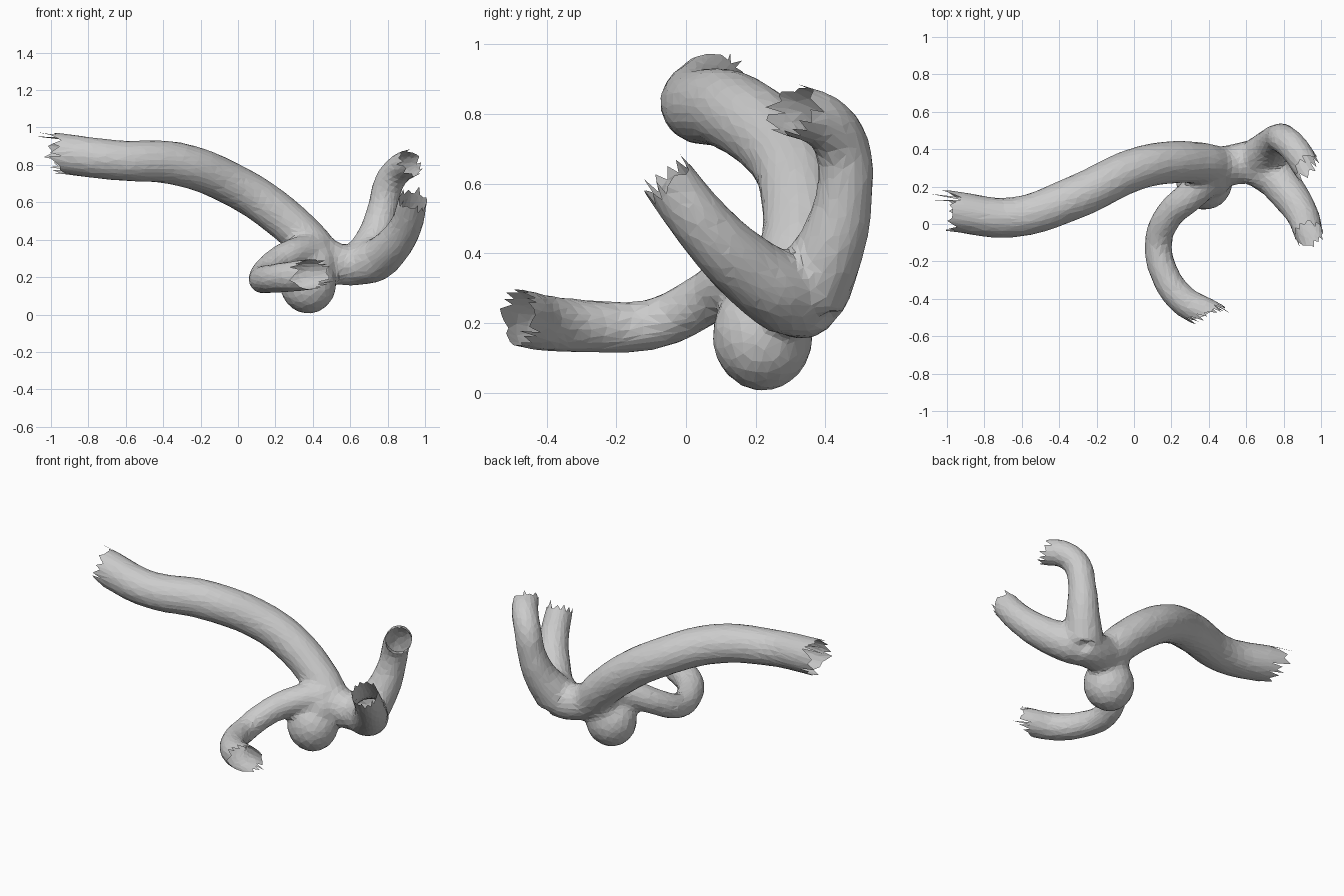
import bpy, bmesh
from mathutils import Vector

if "Cube" in bpy.data.objects:
    bpy.data.objects.remove(bpy.data.objects["Cube"])

# Centrelines: (x, y, z, radius) per point
main_vessel = [(-0.98, 0.07, 0.865, .108), (-0.65, 0.035, 0.825, .106), (-0.32, 0.14, 0.805, .115),
               (0.0, 0.29, 0.68, .113), (0.2, 0.33, 0.55, .113), (0.36, 0.325, 0.41, .11),
               (0.48, 0.31, 0.295, .105), (0.6, 0.33, 0.265, .11), (0.68, 0.34, 0.28, .115)]
front_branch = [(0.935, -0.055, 0.615, .077), (0.9, 0.05, 0.48, .085), (0.82, 0.17, 0.36, .1),
                (0.72, 0.28, 0.285, .115), (0.6, 0.33, 0.265, .105)]
rear_branch = [(0.92, 0.31, 0.81, .076), (0.86, 0.4, 0.775, .077), (0.805, 0.45, 0.7, .078),
               (0.775, 0.455, 0.57, .08), (0.74, 0.42, 0.43, .095), (0.68, 0.35, 0.29, .12)]
side_branch = [(0.39, -0.48, 0.215, .082), (0.26, -0.405, 0.2, .08), (0.165, -0.27, 0.19, .075),
               (0.13, -0.1, 0.195, .072), (0.19, 0.05, 0.265, .075), (0.3, 0.15, 0.325, .082),
               (0.42, 0.27, 0.34, .09)]
# Each vessel with an optional direction for its slanted open end
vessels = [(main_vessel, (-1, 0, -0.15)), (front_branch, None),
           (rear_branch, (0.65, -0.6, 0.45)), (side_branch, (0.45, -0.9, 0))]


def baked_mesh(obj):
    deps = bpy.context.evaluated_depsgraph_get()
    deps.update()
    return bpy.data.meshes.new_from_object(obj.evaluated_get(deps))


def tube_mesh(points):
    """Closed round tube along the points, run on past its first point."""
    a, b = Vector(points[0][:3]), Vector(points[1][:3])
    tip = a + (a - b).normalized() * 0.14
    pts = [(*tip, points[0][3])] + points
    cu = bpy.data.curves.new("path", 'CURVE')
    cu.dimensions = '3D'
    cu.bevel_depth = 1.0
    cu.bevel_resolution = 6
    cu.resolution_u = 6
    cu.use_fill_caps = True
    sp = cu.splines.new('BEZIER')
    sp.bezier_points.add(len(pts) - 1)
    for bp, p in zip(sp.bezier_points, pts):
        bp.co = p[:3]
        bp.radius = p[3] + 0.002
        bp.handle_left_type = bp.handle_right_type = 'AUTO'
    ob = bpy.data.objects.new("path", cu)
    bpy.context.collection.objects.link(ob)
    me = baked_mesh(ob)
    bpy.data.objects.remove(ob)
    return me


# Gather the solid tubes and the bulging sac in one mesh
bm = bmesh.new()
for pts, _ in vessels:
    bm.from_mesh(tube_mesh(pts))
sac = bmesh.ops.create_icosphere(bm, subdivisions=3, radius=0.152)["verts"]
for v in sac:
    v.co = Vector((v.co.x, v.co.y * 0.96, v.co.z * 1.06)) + Vector((0.375, 0.22, 0.164))
neck = bmesh.ops.create_icosphere(bm, subdivisions=3, radius=0.12)["verts"]
for v in neck:
    v.co += Vector((0.41, 0.26, 0.28))
bmesh.ops.remove_doubles(bm, verts=bm.verts, dist=1e-5)
bmesh.ops.recalc_face_normals(bm, faces=bm.faces)
mesh = bpy.data.meshes.new("vessel_tree")
bm.to_mesh(mesh)
bm.free()
vessel = bpy.data.objects.new("vessel_tree", mesh)
bpy.context.collection.objects.link(vessel)

# Fuse into one skin, soften the joints, reduce to low-poly facets
rm = vessel.modifiers.new("fuse", 'REMESH')
rm.mode = 'VOXEL'
rm.voxel_size = 0.018
sm = vessel.modifiers.new("soften", 'SMOOTH')
sm.factor = 0.5
sm.iterations = 6
tri = vessel.modifiers.new("triangles", 'TRIANGULATE')
dec = vessel.modifiers.new("facets", 'DECIMATE')
dec.ratio = 0.16
final = baked_mesh(vessel)
vessel.modifiers.clear()
vessel.data = final

# Open the vessel ends, leaving ragged rims
bm = bmesh.new()
bm.from_mesh(final)
for pts, normal in vessels:
    end = Vector(pts[0][:3])
    n = Vector(normal) if normal else end - Vector(pts[1][:3])
    n.normalize()
    gone = [f for f in bm.faces
            if (f.calc_center_median() - end).length < 0.3
            and (f.calc_center_median() - end).dot(n) > 0.0]
    bmesh.ops.delete(bm, geom=gone, context='FACES')
for f in bm.faces:
    f.smooth = False
bm.to_mesh(final)
bm.free()
